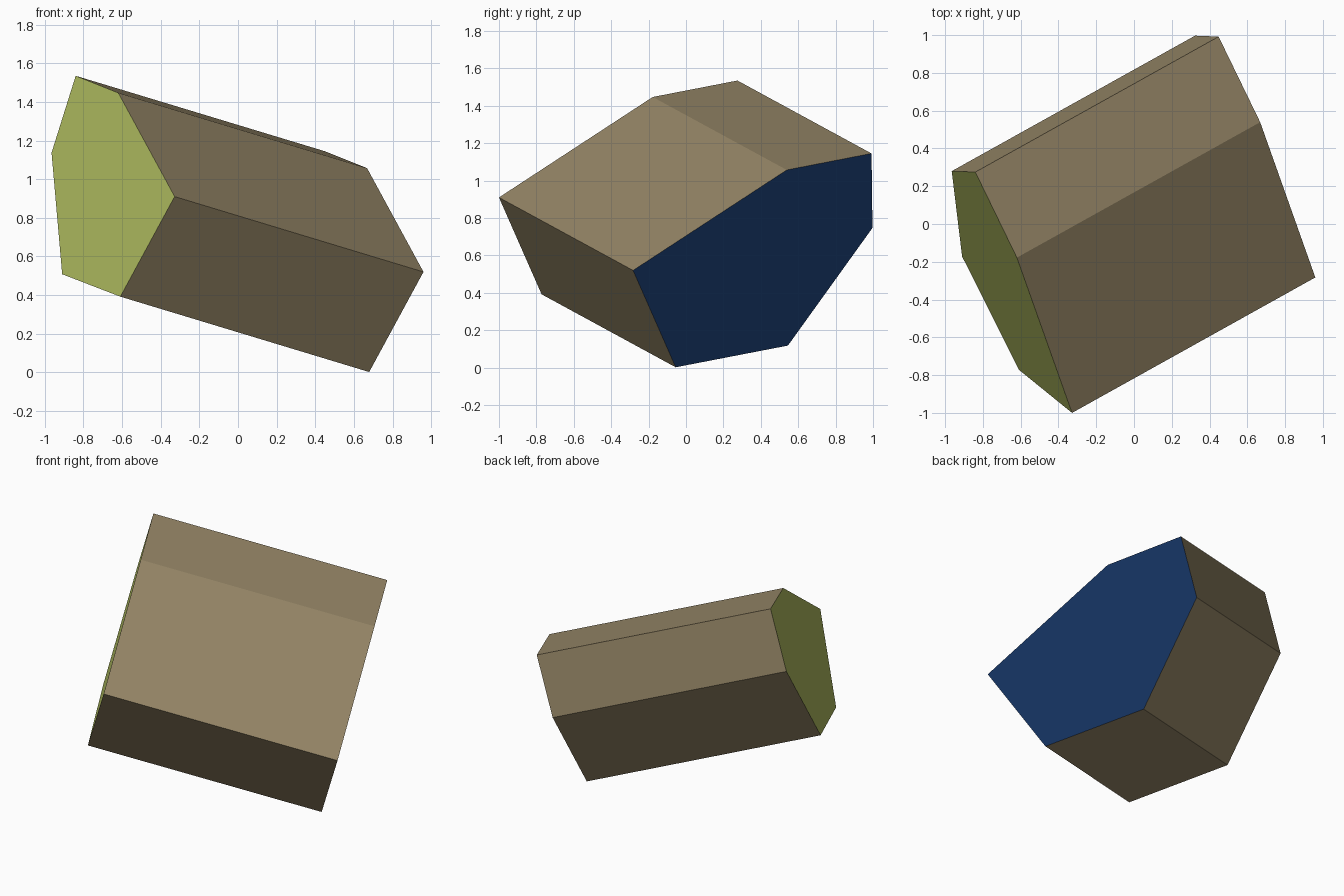
import bpy
import bmesh
from mathutils import Vector

if "Cube" in bpy.data.objects:
    bpy.data.objects.remove(bpy.data.objects["Cube"])


def material(name, rgb):
    mat = bpy.data.materials.new(name)
    mat.diffuse_color = (*rgb, 1.0)
    mat.use_nodes = True
    mat.node_tree.nodes["Principled BSDF"].inputs["Base Color"].default_value = mat.diffuse_color
    return mat


# Irregular six-sided end outline and the tilted axis it is swept along
OUTLINE = [(-0.84, 0.275, 1.535), (-0.62, -0.178, 1.447), (-0.328, -1.0, 0.91),
           (-0.609, -0.772, 0.392), (-0.91, -0.172, 0.508), (-0.965, 0.28, 1.137)]
AXIS = Vector((1.288, 0.717, -0.39))

# Solid prism: one end face, swept to the other end
bm = bmesh.new()
start = bm.faces.new([bm.verts.new(p) for p in OUTLINE])
swept = bmesh.ops.extrude_face_region(bm, geom=[start], use_keep_orig=True)
moved = [v for v in swept["geom"] if isinstance(v, bmesh.types.BMVert)]
bmesh.ops.translate(bm, verts=moved, vec=AXIS)
bmesh.ops.recalc_face_normals(bm, faces=bm.faces)

# Colour by direction: brown sides, green upper end, blue lower end
for face in bm.faces:
    along = face.normal.dot(AXIS.normalized())
    face.material_index = 1 if along < -0.7 else 2 if along > 0.7 else 0

mesh = bpy.data.meshes.new("hexagonal_block")
bm.to_mesh(mesh)
bm.free()
for name, rgb in [("brown", (0.305, 0.241, 0.136)),
                  ("leaf green", (0.46, 0.54, 0.124)),
                  ("navy blue", (0.007, 0.031, 0.113))]:
    mesh.materials.append(material(name, rgb))
block = bpy.data.objects.new("hexagonal_block", mesh)
bpy.context.collection.objects.link(block)
